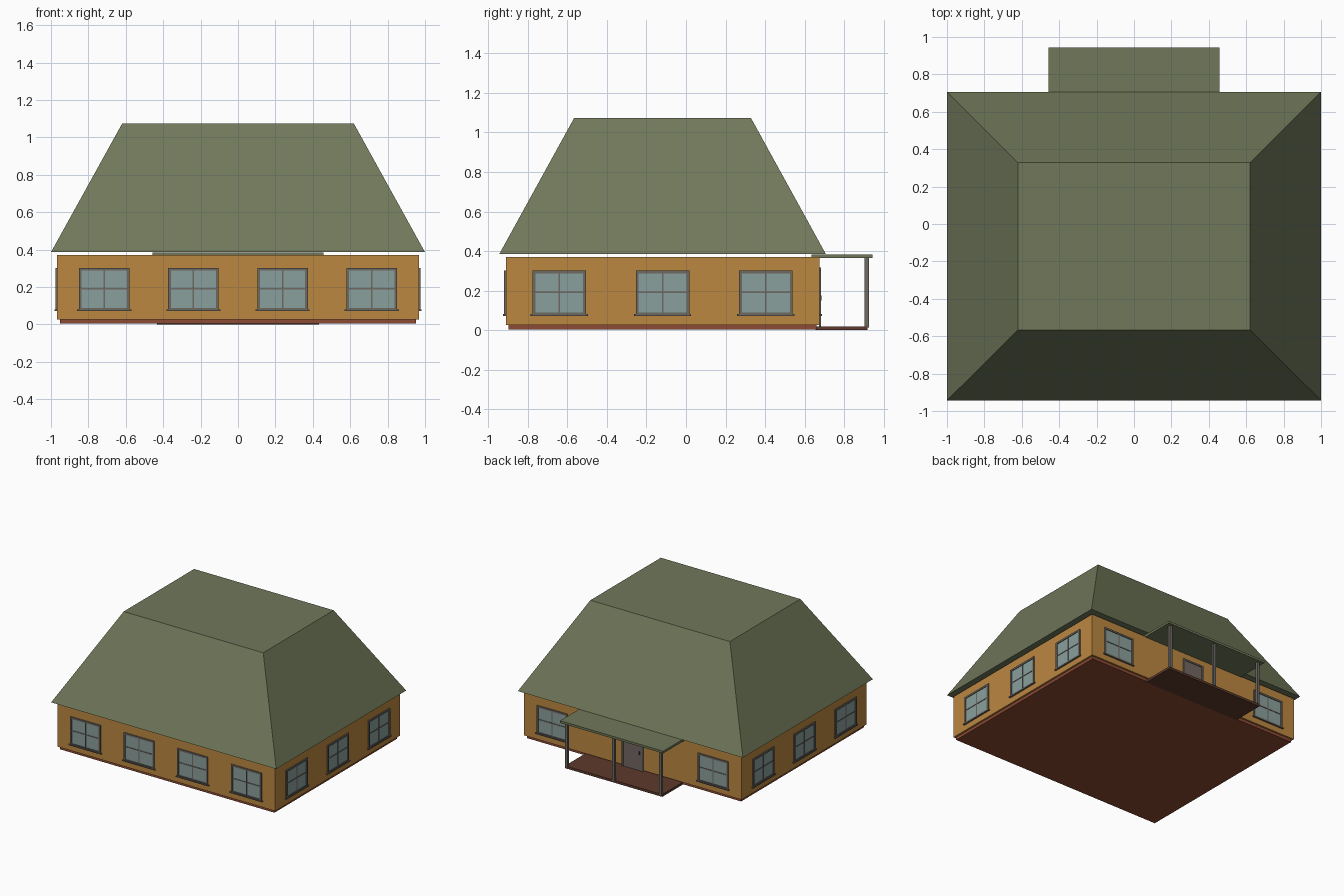
import bpy, bmesh, math
from mathutils import Matrix, Vector

if "Cube" in bpy.data.objects:
    bpy.data.objects.remove(bpy.data.objects["Cube"])


def material(name, rgb):
    m = bpy.data.materials.new(name)
    m.diffuse_color = (*rgb, 1)
    m.use_nodes = True
    m.node_tree.nodes["Principled BSDF"].inputs["Base Color"].default_value = m.diffuse_color
    return m


ROOF = material("olive roof", (0.162, 0.188, 0.102))
WALL = material("ochre wall", (0.500, 0.245, 0.053))
BASE = material("red brown base", (0.262, 0.069, 0.034))
DECK = material("dark brown deck", (0.110, 0.042, 0.026))
FRAME = material("grey frame", (0.155, 0.138, 0.120))
GLASS = material("pale teal glass", (0.255, 0.350, 0.332))
DOOR = material("door grey", (0.170, 0.135, 0.125))
KNOB = material("dark metal", (0.03, 0.028, 0.025))


def boxes(name, parts, matrix=Matrix()):
    """One object from boxes given as (x0, x1, y0, y1, z0, z1, material)."""
    bm = bmesh.new()
    mats = []
    for x0, x1, y0, y1, z0, z1, mat in parts:
        if mat not in mats:
            mats.append(mat)
        made = bmesh.ops.create_cube(bm, size=1)["verts"]
        for v in made:
            v.co = Vector((x1 if v.co.x > 0 else x0,
                           y1 if v.co.y > 0 else y0,
                           z1 if v.co.z > 0 else z0))
        for f in {f for v in made for f in v.link_faces}:
            f.material_index = mats.index(mat)
    return finish(name, bm, mats, matrix)


def finish(name, bm, mats, matrix=Matrix()):
    me = bpy.data.meshes.new(name)
    bm.to_mesh(me)
    bm.free()
    for m in mats:
        me.materials.append(m)
    ob = bpy.data.objects.new(name, me)
    ob.matrix_world = matrix
    bpy.context.collection.objects.link(ob)
    return ob


# House extents
WX, Y0, Y1 = 0.967, -0.911, 0.674
YC = (Y0 + Y1) / 2

# Plinth and walls
boxes("plinth", [(-0.952, 0.952, -0.897, 0.660, 0.004, 0.027, BASE)])
boxes("walls", [(-WX, WX, Y0, Y1, 0.027, 0.371, WALL)])

# Truncated hip roof: a box with its top pulled in
bm = bmesh.new()
bmesh.ops.create_cube(bm, size=2)
for v in bm.verts:
    top = v.co.z > 0
    v.co = Vector((v.co.x * (0.62 if top else 1.0),
                   YC + v.co.y * (0.447 if top else 0.825),
                   1.073 if top else 0.386))
finish("main_roof", bm, [ROOF])


# Walls as local frames: x runs along the wall, -y points outwards
def on_wall(side, u):
    angle = {"front": 0, "right": 90, "back": 180, "left": 270}[side]
    origin = {"front": (u, Y0, 0), "right": (WX, u, 0),
              "back": (u, Y1, 0), "left": (-WX, u, 0)}[side]
    return Matrix.Translation(origin) @ Matrix.Rotation(math.radians(angle), 4, "Z")


def window(side, i, u):
    w, b, lo, hi = 0.135, 0.014, 0.080, 0.302
    boxes(f"{side}_window_{i}", [
        (-w + b, w - b, -0.003, 0.002, lo, hi - b, GLASS),
        (-w, -w + b, -0.009, 0.002, lo, hi, FRAME),
        (w - b, w, -0.009, 0.002, lo, hi, FRAME),
        (-w + b, w - b, -0.009, 0.002, hi - b, hi, FRAME),
        (-w + b, w - b, -0.008, 0.002, lo, lo + 0.009, FRAME),
        (-0.004, 0.004, -0.006, 0.002, lo, hi - b, FRAME),
        (-w + b, w - b, -0.006, 0.002, 0.187, 0.195, FRAME),
        (-w - 0.010, w + 0.010, -0.013, 0.002, lo - 0.007, lo + 0.001, FRAME),
    ], on_wall(side, u))


# Windows: four at the front, three per side, two beside the porch
for i, x in enumerate((-0.715, -0.238, 0.238, 0.715)):
    window("front", i + 1, x)
for side in ("right", "left"):
    for i, dy in enumerate((-0.522, 0, 0.522)):
        window(side, i + 1, YC + dy)
for i, x in enumerate((-0.715, 0.715)):
    window("back", i + 1, x)

# Door with frame, raised panels and handle
boxes("back_door", [
    (-0.080, 0.080, -0.004, 0.002, 0.020, 0.305, DOOR),
    (-0.094, -0.080, -0.009, 0.002, 0.020, 0.318, FRAME),
    (0.080, 0.094, -0.009, 0.002, 0.020, 0.318, FRAME),
    (-0.080, 0.080, -0.009, 0.002, 0.305, 0.318, FRAME),
    (0.058, 0.068, -0.012, 0.002, 0.150, 0.175, KNOB),
], on_wall("back", 0))

# Porch at the back: deck, posts and flat roof
boxes("porch_deck", [(-0.432, 0.432, 0.655, 0.918, 0.0, 0.019, DECK)])
boxes("porch_roof", [(-0.458, 0.458, 0.634, 0.944, 0.366, 0.384, ROOF)])
for name, x in (("left", -0.418), ("middle", 0), ("right", 0.418)):
    boxes(f"{name}_porch_post",
          [(x - 0.011, x + 0.011, 0.902, 0.924, 0.015, 0.368, FRAME)])
